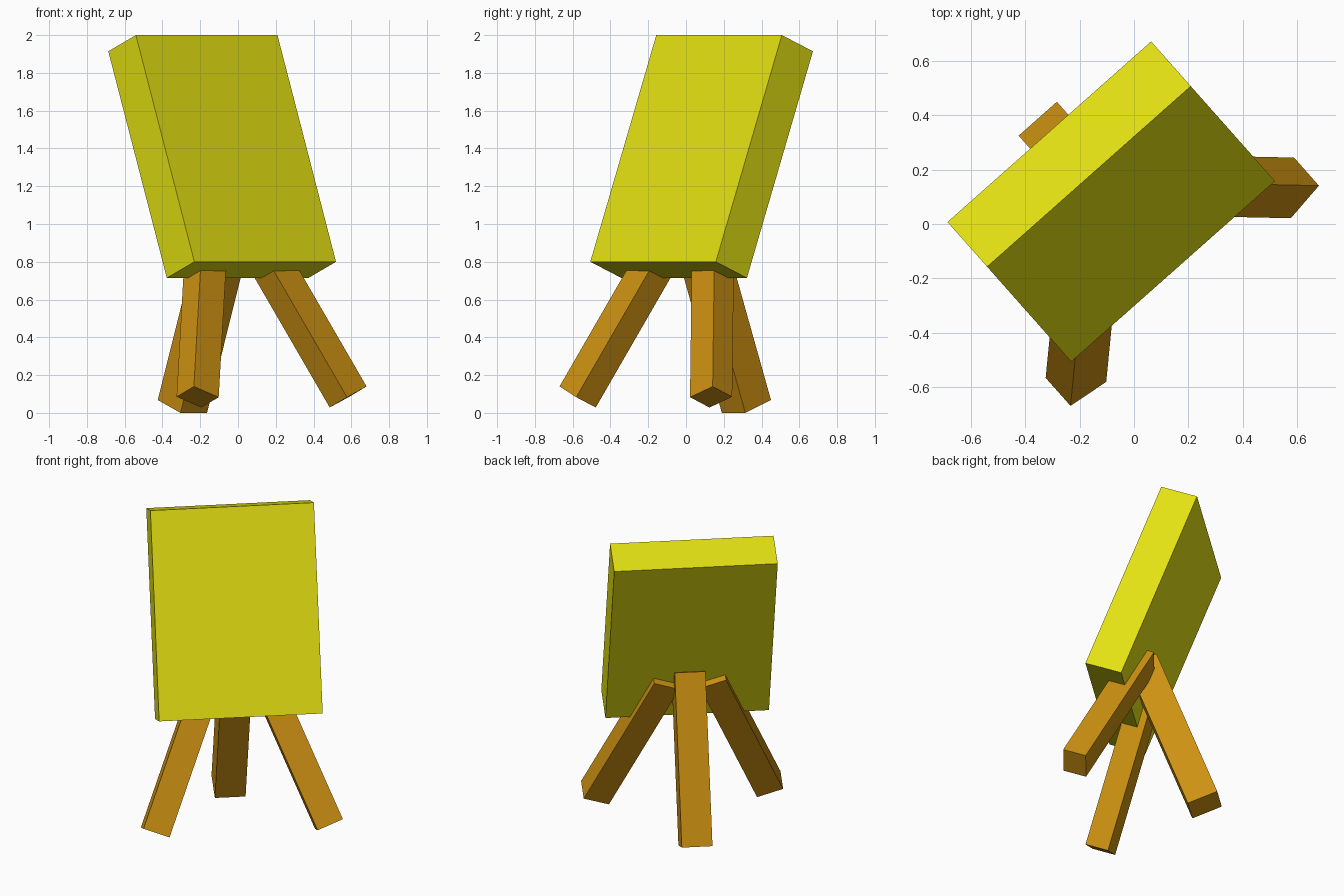
import bpy, bmesh, math
from mathutils import Matrix, Vector

if "Cube" in bpy.data.objects:
    bpy.data.objects.remove(bpy.data.objects["Cube"])

# Local frame: x along the board width, y backwards; the whole model is turned about z
TURN = Matrix.Rotation(math.radians(41.56), 4, 'Z') @ Matrix.Translation((-0.008, 0, 0))


def material(name, rgb):
    m = bpy.data.materials.new(name)
    m.diffuse_color = (*rgb, 1)
    m.use_nodes = True
    m.node_tree.nodes["Principled BSDF"].inputs["Base Color"].default_value = m.diffuse_color
    return m


yellow = material("yellow", (0.77, 0.75, 0.006))
brown = material("orange brown", (0.61, 0.283, 0.006))


def beam(name, corner, a, b, c, mat, mirror=False):
    """Cuboid spanned by three edge vectors from one corner."""
    a, b, c, corner = map(Vector, (a, b, c, corner))
    m = Matrix((a, b, c)).transposed().to_4x4()
    m.translation = corner + (a + b + c) / 2
    if mirror:
        m = Matrix.Diagonal((-1, 1, 1, 1)) @ m
    bm = bmesh.new()
    bmesh.ops.create_cube(bm, size=1, matrix=TURN @ m)
    bmesh.ops.recalc_face_normals(bm, faces=bm.faces)
    me = bpy.data.meshes.new(name)
    bm.to_mesh(me)
    bm.free()
    me.materials.append(mat)
    ob = bpy.data.objects.new(name, me)
    bpy.context.collection.objects.link(ob)
    return ob


# Thick board leaning back
beam("board", (-0.501, -0.226, 0.8), (1.002, 0, 0), (0, 0.22, -0.0856),
     (0, 0.467, 1.2), yellow)

# Two splayed front legs, poking out slightly behind the board
axis = Vector((-0.425, 0.394, 1)) * 0.92
for name, flip in (("front_leg_right", False), ("front_leg_left", True)):
    beam(name, (0.611, -0.346, 0.14), (0, 0.138, -0.0545),
         (-0.157, -0.021, -0.057), axis, brown, flip)

# Wider back leg leaning against the board
beam("back_leg", (-0.094, 0.525, 0.068), (0.188, 0, 0), (0, -0.181, -0.068),
     (0, -0.375, 1.0), brown)
